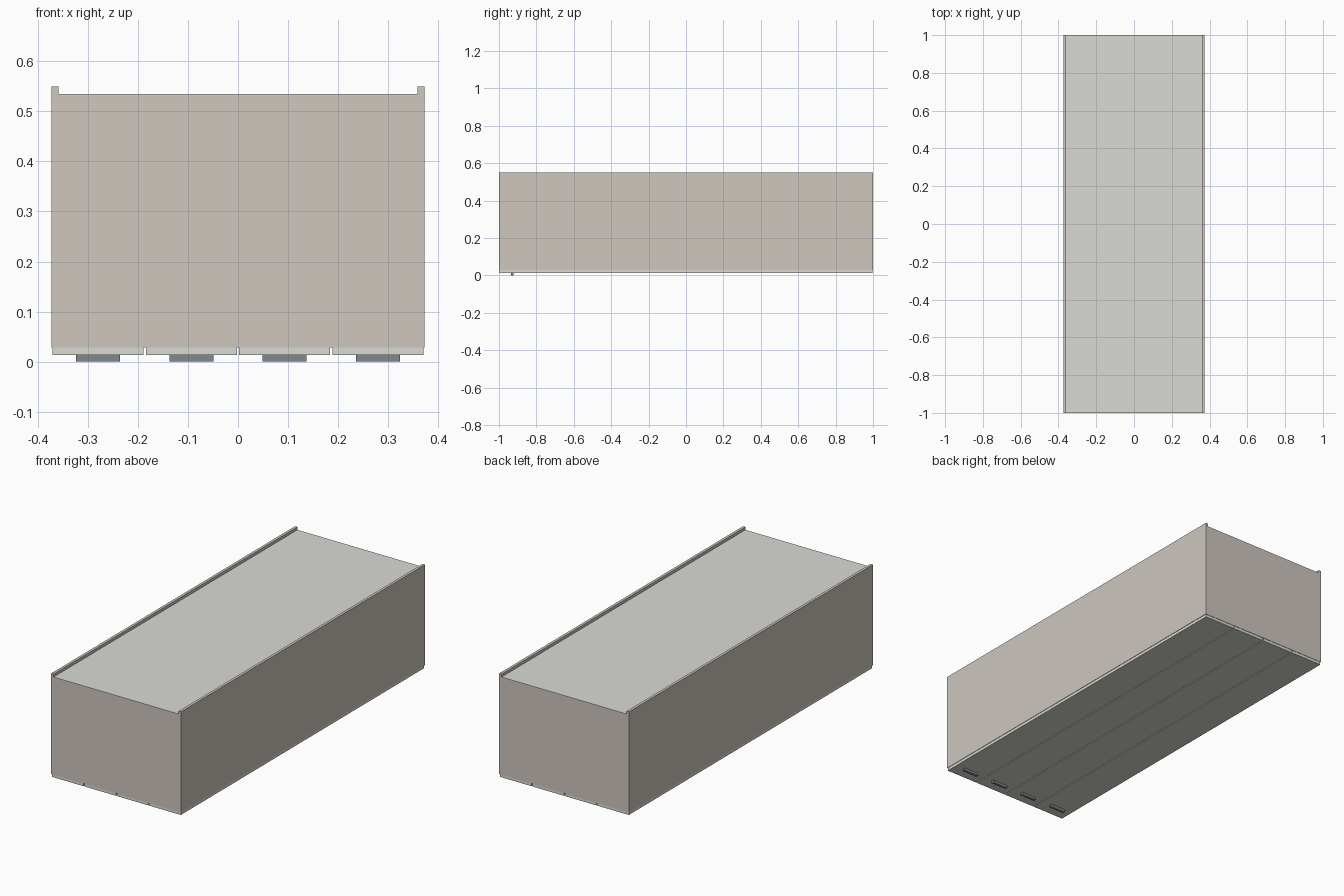
import bpy

if "Cube" in bpy.data.objects:
    bpy.data.objects.remove(bpy.data.objects["Cube"])

# Overall sizes of a four-door cabinet lying on its doors
W, HALF_L = 0.373, 1.0
DOOR_Z0, BODY_Z0, BACK_Z, TOP_Z = 0.013, 0.028, 0.535, 0.55
T = 0.014
PITCH = 2 * W / 4


def material(name, rgb):
    m = bpy.data.materials.new(name)
    m.diffuse_color = (*rgb, 1)
    m.use_nodes = True
    m.node_tree.nodes["Principled BSDF"].inputs["Base Color"].default_value = m.diffuse_color
    return m


BODY = material("warm_grey", (0.62, 0.57, 0.52))
PANEL = material("off_white", (0.70, 0.70, 0.66))
METAL = material("dark_metal", (0.22, 0.25, 0.28))


def box(name, x, y, z, mat):
    """Box from (min, max) ranges on each axis."""
    bpy.ops.mesh.primitive_cube_add(size=1, location=[sum(r) / 2 for r in (x, y, z)])
    o = bpy.context.object
    o.name = name
    o.scale = [r[1] - r[0] for r in (x, y, z)]
    bpy.ops.object.transform_apply(location=False, rotation=False, scale=True)
    o.data.materials.append(mat)
    return o


# Side panels, standing proud of the recessed back
for name, s in (("left", -1), ("right", 1)):
    x = sorted((s * W, s * (W - T)))
    box(name + "_side", x, (-HALF_L, HALF_L), (BODY_Z0, TOP_Z), BODY)

# End panels
for name, s in (("top", -1), ("base", 1)):
    y = sorted((s * HALF_L, s * (HALF_L - T)))
    box(name + "_panel", (-W + T, W - T), y, (BODY_Z0, BACK_Z - 0.003), BODY)

# Back sheet
box("back_panel", (-W + T, W - T), (-HALF_L, HALF_L), (BACK_Z - 0.003, BACK_Z), PANEL)

# Inner dividers behind the door gaps
for i in (-1, 0, 1):
    c = i * PITCH
    box("divider", (c - T / 2, c + T / 2), (-HALF_L + T, HALF_L - T),
        (BODY_Z0, BACK_Z - 0.003), BODY)

# Doors with a bar handle near one end
for i in range(4):
    c = -W + PITCH * (i + 0.5)
    box("door", (c - 0.0908, c + 0.0908), (-0.998, 0.998), (DOOR_Z0, BODY_Z0), PANEL)
    box("handle", (c - 0.044, c + 0.044), (-0.936, -0.923), (0, DOOR_Z0), METAL)
